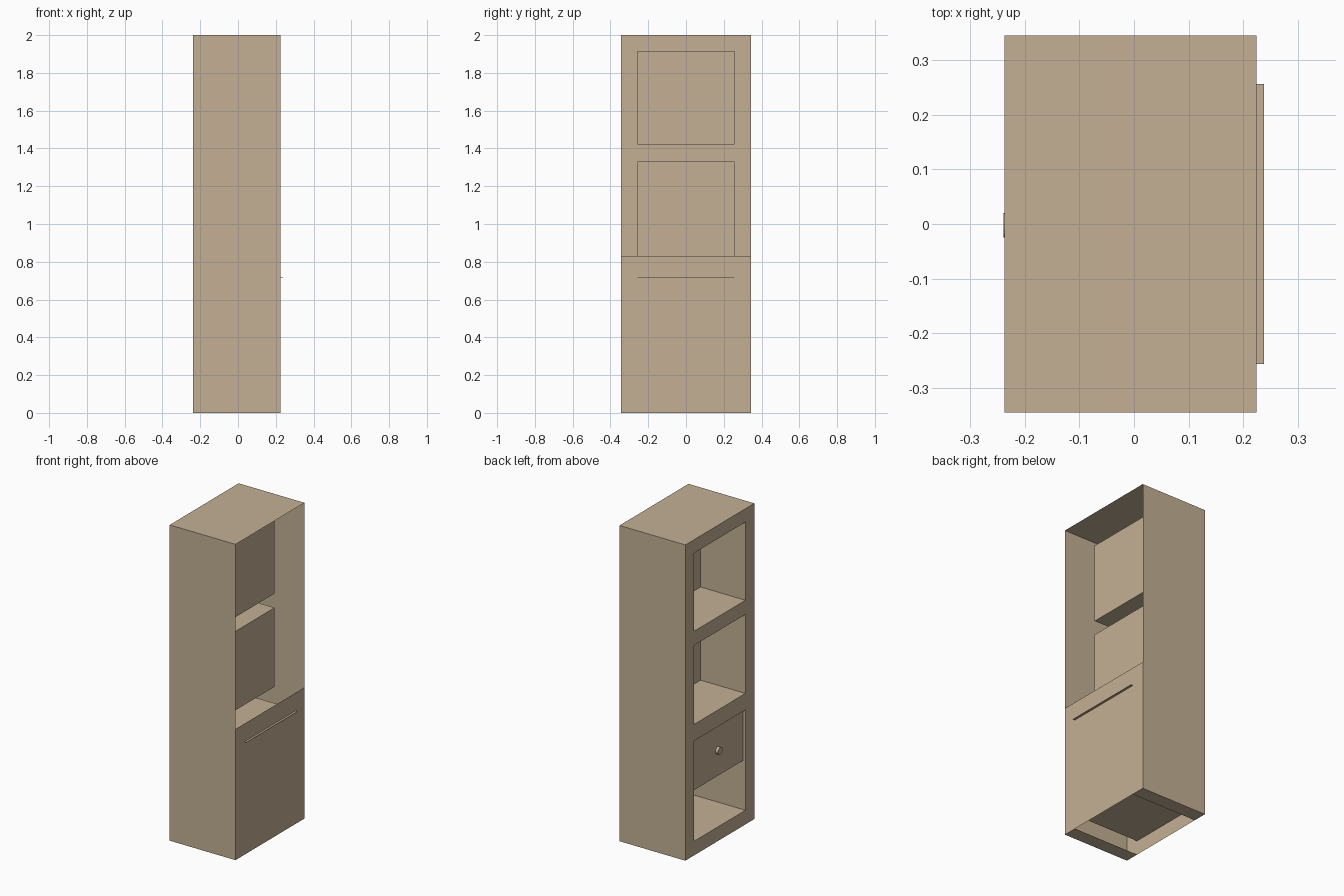
import bpy, bmesh, math
from mathutils import Matrix

if "Cube" in bpy.data.objects:
    bpy.data.objects.remove(bpy.data.objects["Cube"])

# One wood colour for the whole cabinet
wood = bpy.data.materials.new("light_wood")
wood.diffuse_color = (0.552, 0.434, 0.301, 1)
wood.use_nodes = True
wood.node_tree.nodes["Principled BSDF"].inputs["Base Color"].default_value = wood.diffuse_color

X0, X1 = -0.237, 0.224      # open-niche face and door face
Y, YN = 0.345, 0.256        # half width of cabinet and of niches
TOP, DOOR_TOP = 2.0, 0.83


def sheet(bm, axis, pos, a, b, flip=False):
    """Thin board: a rectangle at pos on one axis, ranges a and b on the others."""
    pts = []
    for u, v in ((a[0], b[0]), (a[1], b[0]), (a[1], b[1]), (a[0], b[1])):
        p = [u, v]
        p.insert(axis, pos)
        pts.append(bm.verts.new(p))
    bm.faces.new(pts[::-1] if flip else pts)


def finish(name, bm):
    bmesh.ops.remove_doubles(bm, verts=bm.verts, dist=1e-5)
    me = bpy.data.meshes.new(name)
    bm.to_mesh(me)
    bm.free()
    me.materials.append(wood)
    ob = bpy.data.objects.new(name, me)
    bpy.context.collection.objects.link(ob)
    return ob


def box(name, x, y, z, open_back=False):
    bm = bmesh.new()
    sheet(bm, 0, x[1], y, z)
    if not open_back:
        sheet(bm, 0, x[0], y, z, True)
    sheet(bm, 1, y[0], x, z)
    sheet(bm, 1, y[1], x, z, True)
    sheet(bm, 2, z[0], x, y, True)
    sheet(bm, 2, z[1], x, y)
    return finish(name, bm)


# Outer shell: two sides, top, and two narrow foot strips
bm = bmesh.new()
sheet(bm, 1, -Y, (X0, X1), (0, TOP))
sheet(bm, 1, Y, (X0, X1), (0, TOP), True)
sheet(bm, 2, TOP, (X0, X1), (-Y, Y))
for y in ((-Y, -YN), (YN, Y)):
    sheet(bm, 2, 0, (X0, X1), y, True)
finish("cabinet_shell", bm)

# Face frame with three openings
niches = [(0.09, 0.725), (0.83, 1.33), (1.42, 1.915)]
levels = [0] + [z for n in niches for z in n] + [TOP]
bm = bmesh.new()
for i, z in enumerate(zip(levels, levels[1:])):
    sheet(bm, 0, X0, (-Y, -YN), z, True)
    sheet(bm, 0, X0, (YN, Y), z, True)
    if i % 2 == 0:
        sheet(bm, 0, X0, (-YN, YN), z, True)
finish("face_frame", bm)

# Upper niches stop short, the lower one reaches the door
for name, z, depth in zip(("lower_niche", "middle_niche", "upper_niche"),
                          niches, (X1 - 0.001, 0.077, 0.077)):
    box(name, (X0, depth), (-YN, YN), z, True)

# Door on the other side with its slim handle
bm = bmesh.new()
sheet(bm, 0, X1, (-Y, Y), (0, DOOR_TOP))
finish("door", bm)
box("door_handle", (X1, 0.238), (-YN, YN), (0.714, 0.716))

# Drawer set just inside the lower opening
box("drawer", (-0.22, 0.2), (-YN + 0.001, YN - 0.001), (0.40, 0.724))

# Round drawer knob
bm = bmesh.new()
bmesh.ops.create_cone(bm, cap_ends=True, segments=16, radius1=0.0225,
                      radius2=0.0225, depth=0.019,
                      matrix=Matrix.Translation((-0.2295, -0.002, 0.5625))
                      @ Matrix.Rotation(math.pi / 2, 4, 'Y'))
finish("drawer_knob", bm)
